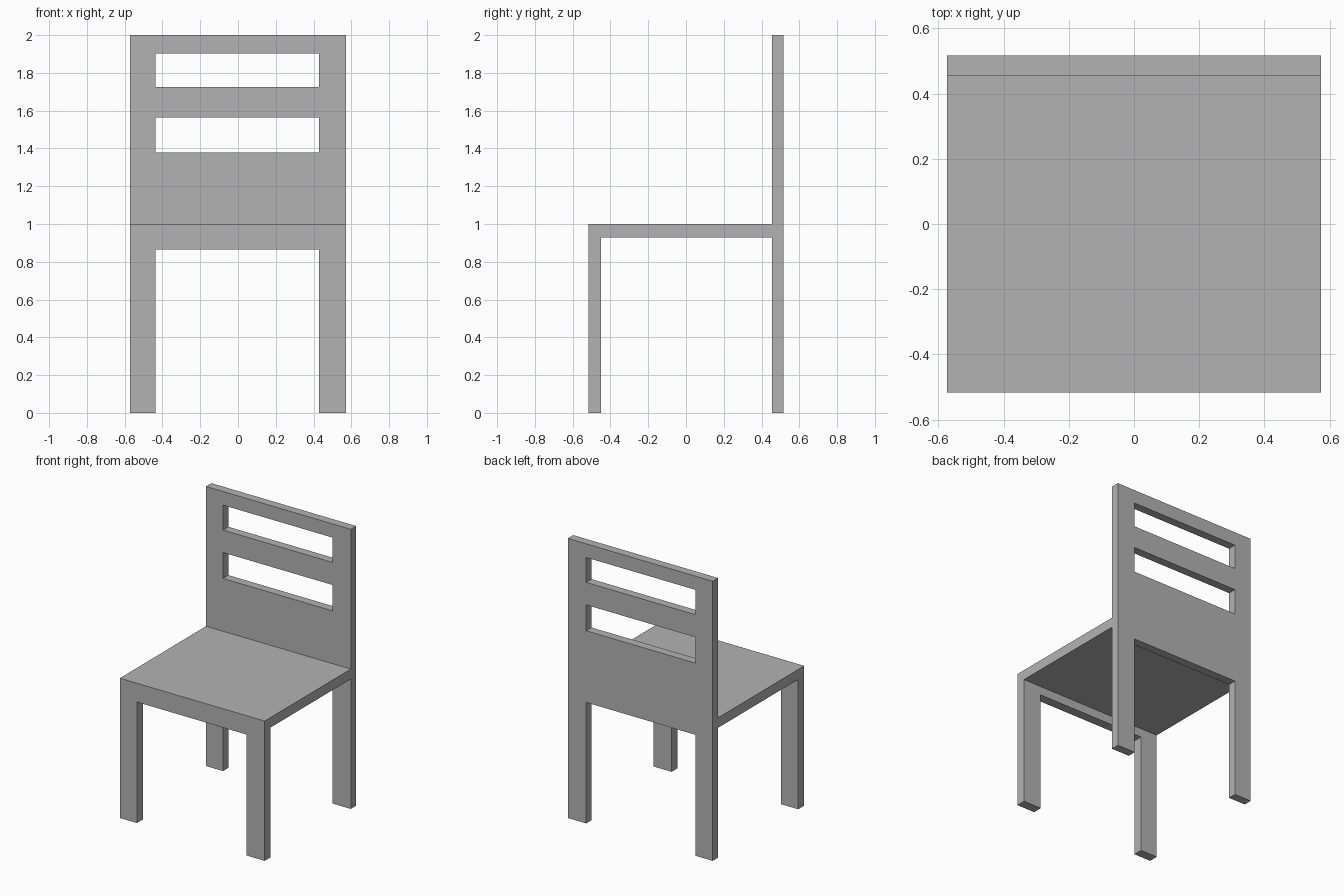
import bpy
import bmesh

if "Cube" in bpy.data.objects:
    bpy.data.objects.remove(bpy.data.objects["Cube"], do_unlink=True)

HALF_W, FRONT, BACK = 0.573, -0.517, 0.517
LEG_FRONT, LEG_BACK = -0.449, 0.456      # inner faces of the front and back frames
SEAT_TOP, SEAT_UNDER, APRON, TOP = 1.0, 0.928, 0.865, 2.0
OPEN_L, OPEN_R = -0.438, 0.428           # sides of every opening

grey = bpy.data.materials.new("plain_grey")
grey.use_nodes = True
colour = (0.45, 0.45, 0.45, 1)
grey.diffuse_color = colour
grey.node_tree.nodes["Principled BSDF"].inputs["Base Color"].default_value = colour


def extrude_side(name, outline, x0, x1):
    """Extrude a (y, z) outline from x0 to x1."""
    bm = bmesh.new()
    face = bm.faces.new([bm.verts.new((x0, y, z)) for y, z in outline])
    grown = bmesh.ops.extrude_face_region(bm, geom=[face])["geom"]
    verts = [v for v in grown if isinstance(v, bmesh.types.BMVert)]
    bmesh.ops.translate(bm, vec=(x1 - x0, 0, 0), verts=verts)
    bmesh.ops.recalc_face_normals(bm, faces=bm.faces)
    mesh = bpy.data.meshes.new(name)
    bm.to_mesh(mesh)
    bm.free()
    mesh.materials.append(grey)
    obj = bpy.data.objects.new(name, mesh)
    bpy.context.collection.objects.link(obj)
    return obj


# Seat, back and leg frames share one side profile
chair = extrude_side("chair_frame", [
    (FRONT, 0), (LEG_FRONT, 0), (LEG_FRONT, SEAT_UNDER), (LEG_BACK, SEAT_UNDER),
    (LEG_BACK, 0), (BACK, 0), (BACK, TOP), (LEG_BACK, TOP),
    (LEG_BACK, SEAT_TOP), (FRONT, SEAT_TOP)], -HALF_W, HALF_W)

# Openings between the legs and the two slots in the backrest
openings = {"leg_opening": (-0.2, APRON),
            "lower_slot": (1.378, 1.563),
            "upper_slot": (1.724, 1.902)}
for name, (low, high) in openings.items():
    cutter = extrude_side(name + "_cutter",
                          [(-1, low), (1, low), (1, high), (-1, high)], OPEN_L, OPEN_R)
    cutter.hide_render = True
    mod = chair.modifiers.new(name, "BOOLEAN")
    mod.operation, mod.solver, mod.object = "DIFFERENCE", "EXACT", cutter
    bpy.context.view_layer.objects.active = chair
    bpy.ops.object.modifier_apply(modifier=mod.name)
    bpy.data.objects.remove(cutter, do_unlink=True)
